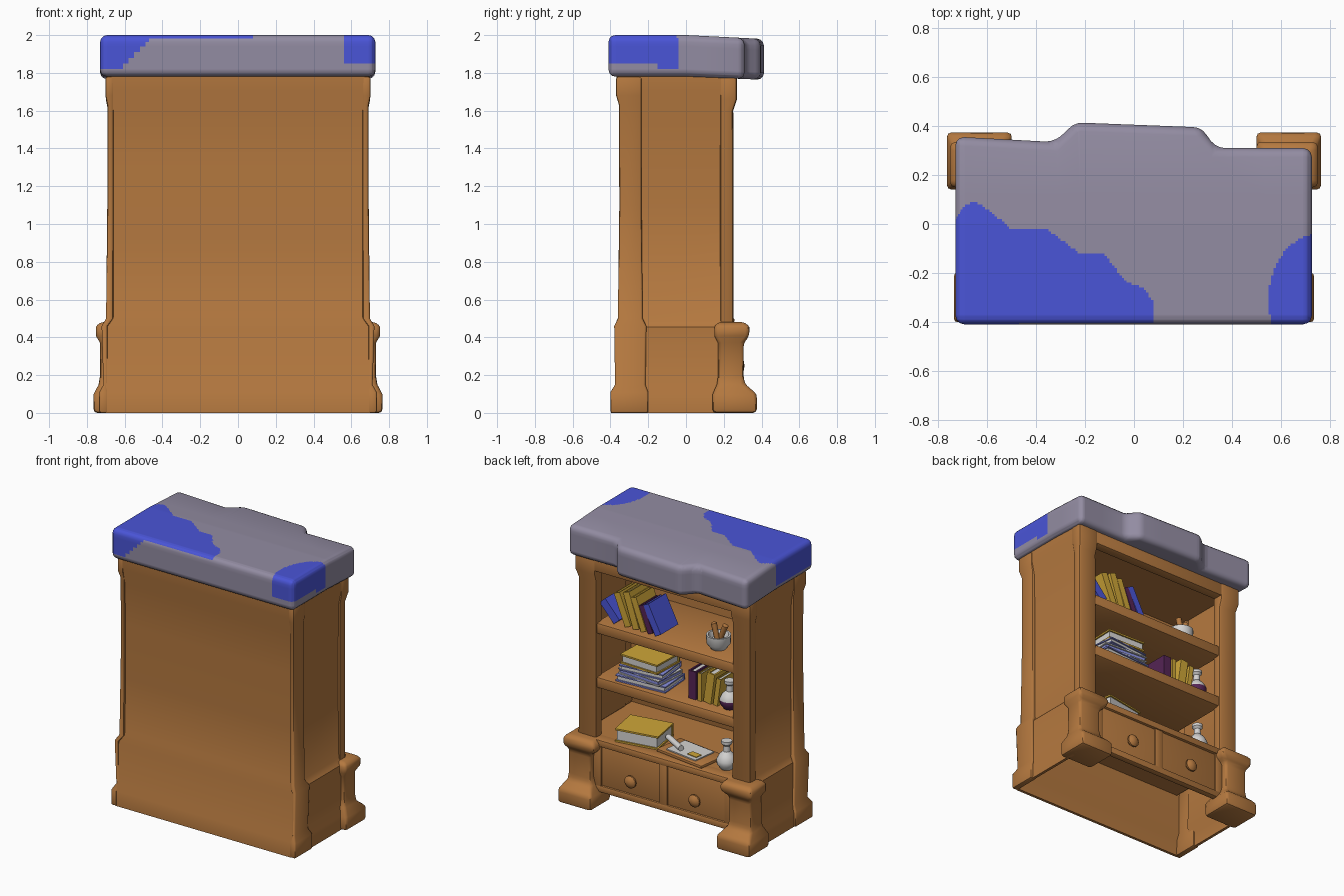
import bpy, bmesh, math
from mathutils import Matrix

if "Cube" in bpy.data.objects:
    bpy.data.objects.remove(bpy.data.objects["Cube"])


def material(name, rgb):
    m = bpy.data.materials.new(name)
    m.diffuse_color = (*rgb, 1)
    m.use_nodes = True
    m.node_tree.nodes["Principled BSDF"].inputs["Base Color"].default_value = m.diffuse_color
    return m


WOOD = material("warm wood", (0.46, 0.19, 0.05))
GREY = material("mauve grey stone", (0.29, 0.262, 0.36))
BLUE = material("bright blue", (0.068, 0.09, 0.68))
GOLD = material("gold yellow", (0.62, 0.38, 0.04))
PURPLE = material("dark purple", (0.09, 0.018, 0.09))
WHITE = material("pale white", (0.66, 0.65, 0.64))
LILAC = material("pale blue", (0.25, 0.28, 0.75))


def finish(name, bm, mats, matrix=None):
    """Smooth faces, keep hard edges sharp, and link the object."""
    bmesh.ops.recalc_face_normals(bm, faces=bm.faces[:])
    for f in bm.faces:
        f.smooth = True
    for e in bm.edges:
        if len(e.link_faces) == 2:
            e.smooth = e.calc_face_angle(0) < math.radians(40)
    me = bpy.data.meshes.new(name)
    bm.to_mesh(me)
    bm.free()
    for m in mats:
        me.materials.append(m)
    ob = bpy.data.objects.new(name, me)
    bpy.context.collection.objects.link(ob)
    if matrix:
        ob.matrix_world = matrix
    return ob


def loft(bm, rings):
    """Stack of rectangles (x0, x1, y0, y1, z) joined into a solid."""
    loops = [[bm.verts.new(p) for p in ((a, c, z), (b, c, z), (b, d, z), (a, d, z))]
             for a, b, c, d, z in rings]
    faces = [bm.faces.new(loops[0][::-1]), bm.faces.new(loops[-1])]
    for lo, hi in zip(loops, loops[1:]):
        for i in range(4):
            j = (i + 1) % 4
            faces.append(bm.faces.new((lo[i], lo[j], hi[j], hi[i])))
    return faces


def stack(name, rings, mat=WOOD, bevel=0.015, matrix=None):
    bm = bmesh.new()
    loft(bm, rings)
    bmesh.ops.recalc_face_normals(bm, faces=bm.faces[:])
    edges = [e for e in bm.edges if e.calc_face_angle(0) > 0.7]
    if bevel:
        bmesh.ops.bevel(bm, geom=edges, offset=bevel, segments=2, profile=0.5,
                        affect='EDGES', clamp_overlap=True)
    return finish(name, bm, [mat], matrix)


def box(name, x0, x1, y0, y1, z0, z1, mat=WOOD, bevel=0.01, matrix=None):
    return stack(name, [(x0, x1, y0, y1, z0), (x0, x1, y0, y1, z1)], mat, bevel, matrix)


def pair(name, rings, bevel):
    stack(name + "_right", rings, WOOD, bevel)
    stack(name + "_left", [(-b, -a, c, d, z) for a, b, c, d, z in rings], WOOD, bevel)


def lathe(name, profile, loc, mats, rule=None, rot=None, n=20):
    bm = bmesh.new()
    vs = [bm.verts.new((r, 0, z)) for r, z in profile]
    es = [bm.edges.new(p) for p in zip(vs, vs[1:])]
    bmesh.ops.spin(bm, geom=vs + es, axis=(0, 0, 1), cent=(0, 0, 0),
                   angle=2 * math.pi, steps=n)
    bmesh.ops.remove_doubles(bm, verts=bm.verts[:], dist=0.0005)
    if rule:
        for f in bm.faces:
            f.material_index = rule(f.calc_center_median())
    return finish(name, bm, mats, Matrix.Translation(loc) @ (rot or Matrix()))


# Stone top: outlined slab with a raised-forward middle
outline = [(-0.73, -0.41), (0.727, -0.41), (0.727, 0.31), (0.335, 0.31), (0.275, 0.395),
           (-0.24, 0.415), (-0.325, 0.335), (-0.73, 0.357)]
bm = bmesh.new()
base = bm.faces.new([bm.verts.new((x, y, 1.78)) for x, y in outline])
up = bmesh.ops.extrude_face_region(bm, geom=[base])
bmesh.ops.translate(bm, vec=(0, 0, 0.22), verts=[v for v in up["geom"] if isinstance(v, bmesh.types.BMVert)])
bmesh.ops.recalc_face_normals(bm, faces=bm.faces[:])
bmesh.ops.bevel(bm, geom=bm.edges[:], offset=0.036, segments=3, profile=0.5,
                affect='EDGES', clamp_overlap=True)


def cut(co, no):
    bmesh.ops.bisect_plane(bm, geom=bm.verts[:] + bm.edges[:] + bm.faces[:],
                           plane_co=co, plane_no=no)


for i in range(-72, 73):
    x = i * 0.01
    if x < 0.1 or x > 0.53:
        cut((x, 0, 0), (1, 0, 0))
for i in range(-40, 12):
    cut((0, i * 0.01, 0), (0, 1, 0))
for i in range(5):
    cut((0, 0, 1.82 + 0.03 * i), (0, 0, 1))

# Blue patches on the slab
edge = [(-0.74, 0.0), (-0.7, 0.07), (-0.65, 0.095), (-0.6, 0.06), (-0.5, -0.02), (-0.35, -0.025),
        (-0.23, -0.115), (-0.12, -0.125), (-0.03, -0.24), (0.04, -0.26), (0.08, -0.32)]


def blue(c):
    if ((c.x - 0.76) / 0.21) ** 2 + ((c.y + 0.31) / 0.27) ** 2 < 1:
        return c.z > (1.85 if c.y < -0.15 else 1.82)
    floor = 1.82 if c.x < -0.62 else min(1.978, 1.82 + (c.x + 0.62) * 1.05)
    for (xa, ya), (xb, yb) in zip(edge, edge[1:]):
        if xa <= c.x <= xb:
            return c.z > floor and c.y < ya + (yb - ya) * (c.x - xa) / (xb - xa)
    return False


for f in bm.faces:
    f.material_index = int(blue(f.calc_center_median()))
for v in bm.verts:
    v.co.z -= 0.05 * max(0, v.co.y) * (1.0 if v.co.z > 1.9 else 0.8)
finish("stone_top", bm, [GREY, BLUE])

# Back sheet with plinth and crown, and its corner strips
back = [(0.735, -0.40, -0.20, 0), (0.735, -0.40, -0.20, 0.11), (0.712, -0.375, -0.215, 0.15),
        (0.722, -0.38, -0.21, 0.46), (0.698, -0.36, -0.23, 0.5), (0.692, -0.353, -0.235, 1.1),
        (0.692, -0.355, -0.235, 1.63), (0.702, -0.37, -0.235, 1.68), (0.702, -0.37, -0.235, 1.78)]
sheet = [(-0.396, 0), (-0.395, 0.11), (-0.372, 0.16), (-0.372, 0.44), (-0.345, 0.52), (-0.338, 0.9),
         (-0.338, 1.3), (-0.345, 1.6), (-0.366, 1.7), (-0.368, 1.79)]
stack("back_wall", [(-0.7 if z < 0.5 else -0.67, 0.7 if z < 0.5 else 0.67, y, y + 0.02, z)
                    for y, z in sheet], WOOD, 0)
pair("back_corner_strip", [(0.69 if z < 0.48 else 0.66, h, a, b, z) for h, a, b, z in back], 0.012)

# Thin side walls, front posts and front pedestals
side = [(0.72, 0.25, 0), (0.72, 0.25, 0.1), (0.70, 0.25, 0.15), (0.705, 0.25, 0.455),
        (0.676, 0.23, 0.49), (0.67, 0.23, 1.1), (0.675, 0.23, 1.6), (0.695, 0.23, 1.7), (0.695, 0.23, 1.79)]
pair("side_wall", [(x - 0.02, x, -0.25, y, z) for x, y, z in side], 0)
pair("front_post", [(0.54, 0.688, 0.18, 0.252, 0.3), (0.54, 0.688, 0.18, 0.25, 1.6),
                    (0.54, 0.7, 0.18, 0.27, 1.66), (0.54, 0.7, 0.18, 0.27, 1.79)], 0.018)
pair("front_pedestal", [(0.50, 0.765, 0.14, 0.375, 0), (0.50, 0.765, 0.14, 0.375, 0.1),
                        (0.54, 0.735, 0.165, 0.31, 0.155), (0.55, 0.73, 0.17, 0.305, 0.2),
                        (0.55, 0.73, 0.17, 0.305, 0.37), (0.50, 0.752, 0.15, 0.335, 0.405),
                        (0.50, 0.752, 0.15, 0.335, 0.455), (0.53, 0.735, 0.165, 0.315, 0.48)], 0.02)

# Ceiling, header, shelves and drawer front; the base is open underneath
box("ceiling", -0.67, 0.67, -0.35, 0.2, 1.75, 1.775, bevel=0)
box("header", -0.56, 0.56, 0.19, 0.265, 1.68, 1.785)
for name, z in (("upper_shelf", 1.3), ("middle_shelf", 0.91)):
    box(name, -0.56, 0.56, -0.335, 0.24, z - 0.08, z, bevel=0.015)
box("deck", -0.67, 0.67, -0.35, 0.2, 0.445, 0.48, bevel=0)
box("deck_front_edge", -0.56, 0.56, 0.18, 0.275, 0.43, 0.48)
box("drawer_front", -0.56, 0.56, 0.22, 0.255, 0.11, 0.45)
box("drawer_bottom_rail", -0.55, 0.55, 0.22, 0.268, 0.1, 0.15)
for i, x in enumerate((-0.525, 0, 0.525)):
    box(f"drawer_stile_{i}", x - 0.035, x + 0.035, 0.22, 0.266, 0.12, 0.45)
knob = [(0, 0.05), (0.025, 0.046), (0.044, 0.03), (0.044, 0.018), (0.025, 0.005), (0.02, -0.02)]
for s in (-1, 1):
    lathe(f"drawer_knob_{s}", knob, (0.255 * s - 0.01, 0.26, 0.25), [WOOD],
          rot=Matrix.Rotation(-math.pi / 2, 4, 'X'), n=14)


# Books: covers with a spine plus a page block
def book(name, t, d, h, matrix, cover, pages=WHITE):
    bm = bmesh.new()
    c = min(0.012, t * 0.2)
    loft(bm, [(-t / 2, -t / 2 + c, -d / 2, d / 2, 0), (-t / 2, -t / 2 + c, -d / 2, d / 2, h)])
    loft(bm, [(t / 2 - c, t / 2, -d / 2, d / 2, 0), (t / 2 - c, t / 2, -d / 2, d / 2, h)])
    loft(bm, [(-t / 2, t / 2, d / 2 - c, d / 2, 0), (-t / 2, t / 2, d / 2 - c, d / 2, h)])
    for f in loft(bm, [(-t / 2 + c, t / 2 - c, -d / 2 + 0.01, d / 2 - c, z) for z in (0.01, h - 0.01)]):
        f.material_index = 1
    finish(name, bm, [cover, pages], matrix)


def standing(name, x, z, t, d, h, tilt, cover, y=0.09):
    a = math.radians(tilt)
    m = Matrix.Translation((x, y, z + t / 2 * math.sin(abs(a)))) @ Matrix.Rotation(a, 4, 'Y')
    book(name, t, d, h, m, cover)


def lying(name, x, y, z, t, w, d, turn, cover, pages=WHITE):
    m = (Matrix.Translation((x, y, z + t / 2)) @ Matrix.Rotation(math.radians(turn), 4, 'Z')
         @ Matrix.Rotation(math.pi / 2, 4, 'Y') @ Matrix.Rotation(math.pi, 4, 'X')
         @ Matrix.Translation((0, 0, -w / 2)))
    book(name, t, d, w, m, cover, pages)


for i, (x, t, h, tilt, c) in enumerate([(0.42, 0.06, 0.17, 42, BLUE), (0.33, 0.05, 0.24, 22, GOLD),
                                        (0.265, 0.05, 0.26, 18, GOLD), (0.205, 0.045, 0.24, 20, GOLD),
                                        (0.15, 0.04, 0.2, 22, PURPLE), (0.09, 0.05, 0.22, 27, BLUE)]):
    standing(f"leaning_book_{i}", x, 1.3, t, 0.2, h, tilt, c)
for i, (x, t, h, tilt, c) in enumerate([(-0.16, 0.06, 0.2, 0, PURPLE), (-0.22, 0.03, 0.2, 0, GOLD),
                                        (-0.28, 0.06, 0.22, -8, GOLD), (-0.345, 0.035, 0.2, -8, GOLD)]):
    standing(f"shelf_book_{i}", x, 0.91, t, 0.18, h, tilt, c, 0.07)
for i, (t, w, turn, c, p) in enumerate([(0.045, 0.38, 4, LILAC, WHITE), (0.04, 0.34, -4, WHITE, LILAC),
                                        (0.04, 0.33, 6, LILAC, WHITE), (0.07, 0.3, -2, GOLD, WHITE)]):
    lying(f"stacked_book_{i}", 0.23, 0.08, 0.91 + (0, 0.045, 0.085, 0.125)[i], t, w, 0.25, turn, c, p)
lying("thick_book", 0.27, 0.09, 0.48, 0.095, 0.31, 0.24, 10, GOLD)

# Vases, mortar and map
vase = [(0, 0), (0.04, 0), (0.065, 0.035), (0.068, 0.065), (0.05, 0.1), (0.024, 0.125),
        (0.022, 0.165), (0.036, 0.18), (0.036, 0.2), (0, 0.2)]
lathe("purple_vase", vase, (-0.44, 0.13, 0.91), [WHITE, PURPLE], lambda c: int(c.z < 0.06))
lathe("white_vase", vase, (-0.43, 0.15, 0.48), [WHITE])
bowl = [(0, 0), (0.05, 0), (0.08, 0.04), (0.082, 0.1), (0.068, 0.1), (0.055, 0.06), (0, 0.05)]
lathe("mortar", bowl, (-0.33, 0.1, 1.3), [WHITE])
for i, tilt in enumerate((-22, 14)):
    lathe(f"pestle_{i}", [(0, 0), (0.018, 0), (0.02, 0.13), (0, 0.14)], (-0.33, 0.09 + 0.02 * i, 1.35),
          [WOOD], rot=Matrix.Rotation(math.radians(tilt), 4, 'Y'), n=10)
place = Matrix.Translation((-0.12, 0.11, 0.48)) @ Matrix.Rotation(math.radians(-8), 4, 'Z')
box("map_board", -0.2, 0.2, -0.11, 0.12, 0, 0.02, WOOD, 0.005, place)
box("map_sheet", -0.12, 0.14, -0.09, 0.09, 0.02, 0.028, WHITE, 0, place)
box("map_patch", -0.1, -0.02, 0.01, 0.06, 0.026, 0.033, GOLD, 0, place)
lathe("map_roll", [(0, -0.1), (0.02, -0.1), (0.02, 0.1), (0, 0.1)], (0.02, 0.1, 0.525), [WHITE],
      rot=Matrix.Rotation(math.radians(60), 4, 'Z') @ Matrix.Rotation(math.pi / 2, 4, 'X'), n=12)
